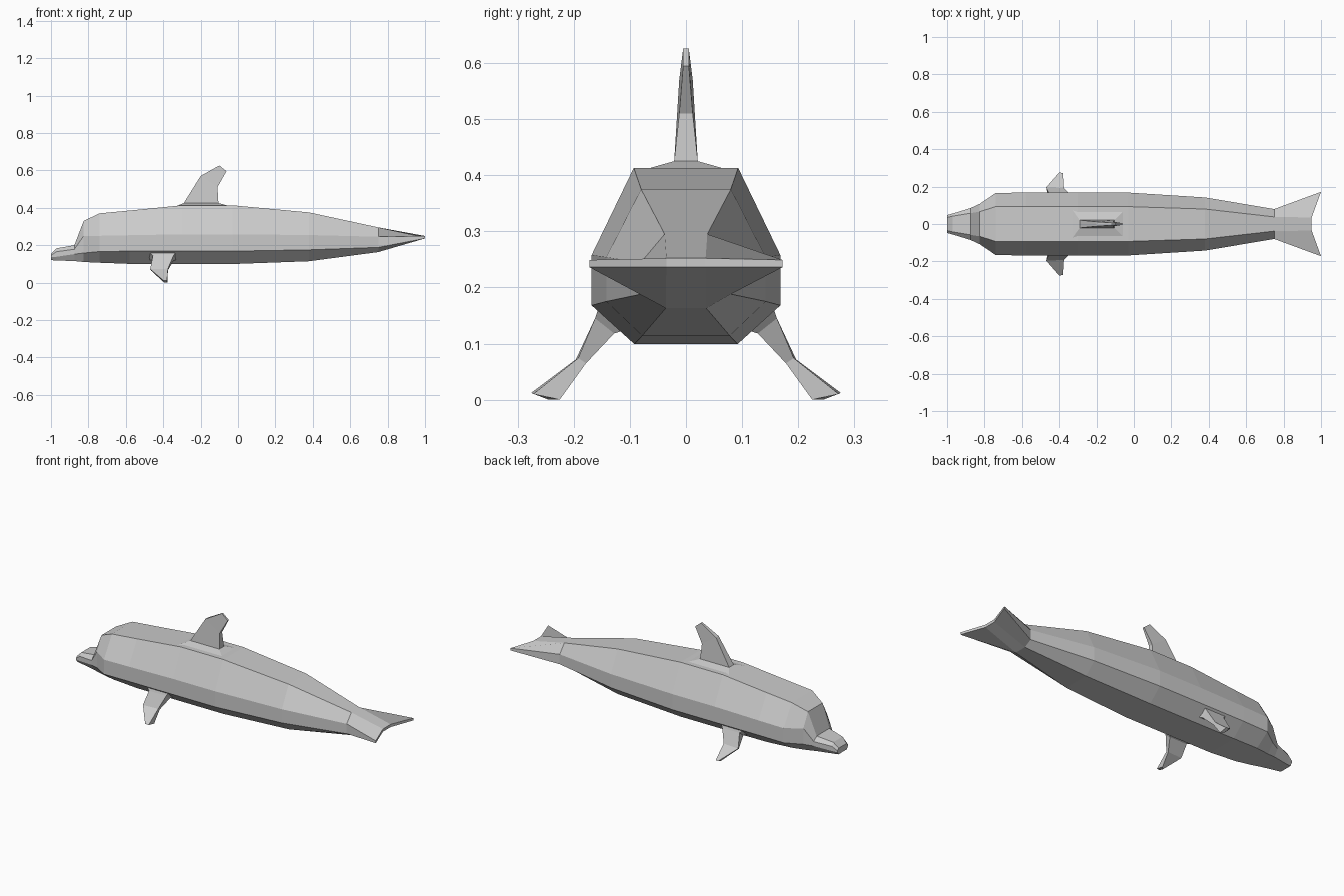
import bpy, bmesh

if "Cube" in bpy.data.objects:
    bpy.data.objects.remove(bpy.data.objects["Cube"])


def loft(name, rings, mirror=False):
    """Bridge rings of equal point count; close both ends with quads."""
    bm = bmesh.new()
    vs = [[bm.verts.new(p) for p in r] for r in rings]
    n = len(rings[0])
    for a, b in zip(vs, vs[1:]):
        for i in range(n):
            j = (i + 1) % n
            bm.faces.new((a[i], a[j], b[j], b[i]))
    for r in (vs[0], vs[-1]):
        if n == 8:
            for q in ((0, 1, 2, 3), (0, 3, 4, 7), (7, 4, 5, 6)):
                bm.faces.new([r[i] for i in q])
        else:
            bm.faces.new(r)
    if mirror:
        geom = bm.verts[:] + bm.edges[:] + bm.faces[:]
        dup = bmesh.ops.duplicate(bm, geom=geom)["geom"]
        for v in dup:
            if isinstance(v, bmesh.types.BMVert):
                v.co.y *= -1
    bmesh.ops.recalc_face_normals(bm, faces=bm.faces[:])
    me = bpy.data.meshes.new(name)
    bm.to_mesh(me)
    bm.free()
    ob = bpy.data.objects.new(name, me)
    bpy.context.collection.objects.link(ob)
    return ob


def section(x, tw, tz, sw, uz, lz, bw, bz, side_x=None):
    """Eight-sided body section: top, upper side, lower side, bottom."""
    sx = x if side_x is None else side_x
    half = [(x, tw, tz), (sx, sw, uz), (sx, sw, lz), (x, bw, bz)]
    return half + [(px, -py, pz) for px, py, pz in reversed(half)]


# Body from snout to tail flukes
body = [
    section(-1.0, .035, .155, .048, .145, .135, .038, .12),
    section(-.97, .042, .183, .056, .165, .138, .042, .118),
    section(-.875, .058, .20, .085, .178, .152, .062, .115),
    section(-.825, .066, .33, .108, .25, .158, .07, .11),
    section(-.74, .093, .37, .166, .25, .166, .085, .106),
    section(-.58, .093, .385, .168, .253, .168, .092, .10),
    section(-.30, .093, .413, .168, .258, .168, .092, .099),
    section(-.03, .093, .413, .168, .258, .168, .092, .099),
    section(.38, .08, .375, .142, .254, .175, .078, .114),
    section(.75, .038, .295, .08, .245, .188, .036, .163),
    section(.95, .035, .252, .172, .249, .236, .035, .236, 1.0),
]
loft("body", body)


def fin_ring(xf, zf, xb, zb, w):
    return [(xf, -w, zf), (xb, -w, zb), (xb, w, zb), (xf, w, zf)]


# Dorsal fin with flared base
loft("dorsal_fin", [
    fin_ring(-.34, .405, -.03, .405, .092),
    fin_ring(-.29, .425, -.105, .425, .021),
    fin_ring(-.20, .57, -.11, .51, .012),
    fin_ring(-.10, .626, -.062, .595, .005),
])

# Pair of pectoral flippers
loft("flippers", [
    [(-.49, .150, .180), (-.32, .150, .180), (-.32, .105, .125), (-.49, .105, .125)],
    [(-.455, .162, .145), (-.345, .162, .145), (-.345, .128, .118), (-.455, .128, .118)],
    [(-.47, .196, .072), (-.375, .192, .074), (-.375, .178, .065), (-.465, .182, .064)],
    [(-.40, .276, .012), (-.38, .272, .010), (-.378, .225, 0), (-.395, .245, 0)],
], mirror=True)
